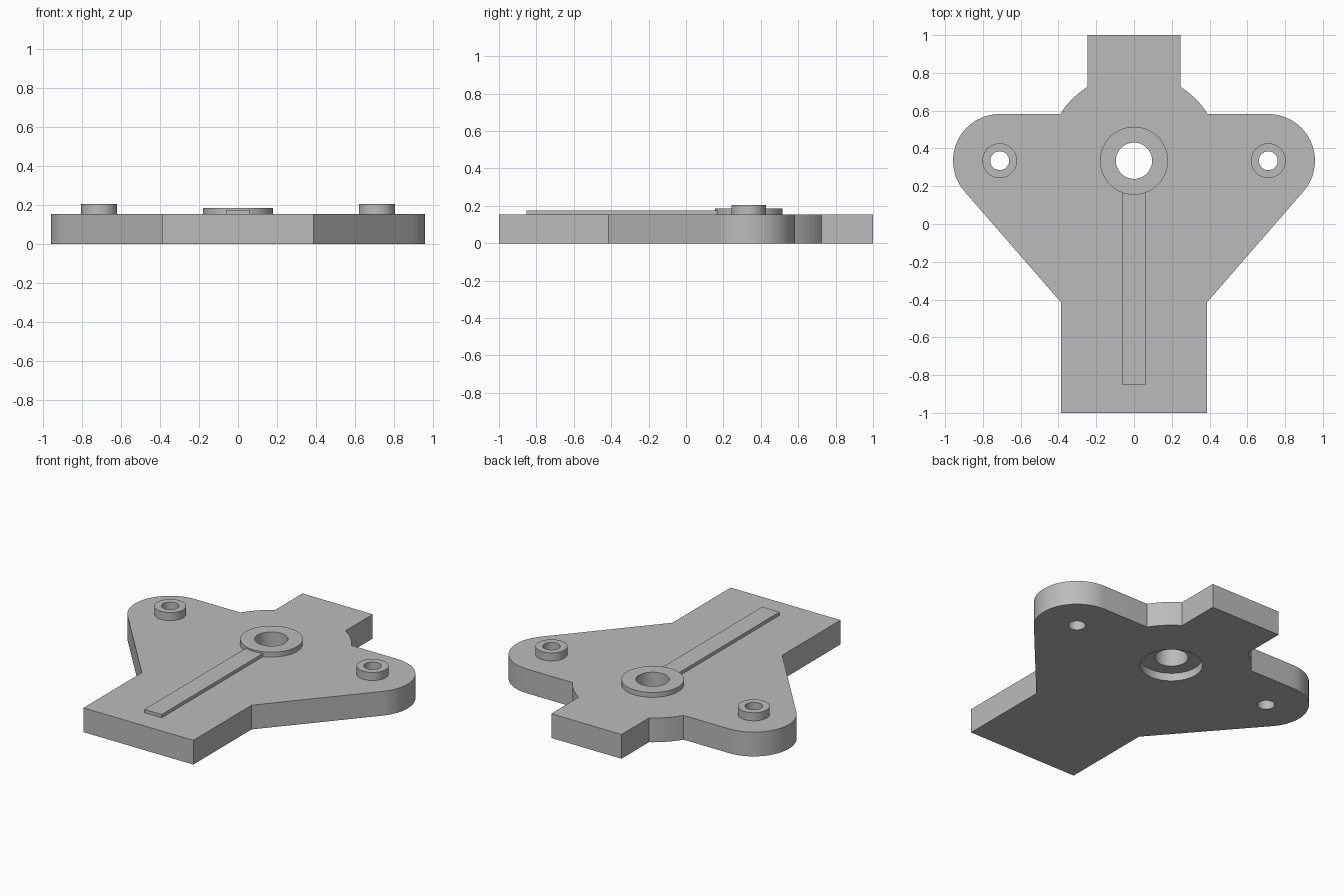
import bpy, bmesh
from math import pi, cos, sin, atan2, acos, hypot, radians

cube = bpy.data.objects.get("Cube")
if cube:
    bpy.data.objects.remove(cube)

# Key dimensions
PLATE_TOP = 0.154
HUB_Y = 0.335
LOBE_X, LOBE_R = 0.711, 0.247
TAIL_X, TAIL_Y = 0.386, -0.415
STEM_X, HUB_R = 0.247, 0.462
BORE_R, FLANGE_R = 0.096, 0.18
PIN_HOLE_R, PIN_R = 0.05, 0.092
SEGMENTS = 64

grey = bpy.data.materials.new("plain grey")
grey.use_nodes = True
colour = (0.5, 0.5, 0.5, 1)
grey.diffuse_color = colour
grey.node_tree.nodes["Principled BSDF"].inputs["Base Color"].default_value = colour


def make_object(name, bm):
    bmesh.ops.recalc_face_normals(bm, faces=bm.faces[:])
    mesh = bpy.data.meshes.new(name)
    bm.to_mesh(mesh)
    bm.free()
    mesh.materials.append(grey)
    obj = bpy.data.objects.new(name, mesh)
    bpy.context.collection.objects.link(obj)
    return obj


def smooth(obj):
    bpy.ops.object.select_all(action='DESELECT')
    obj.select_set(True)
    bpy.context.view_layer.objects.active = obj
    bpy.ops.object.shade_smooth_by_angle(angle=radians(30))


def prism(name, outline, z0, z1):
    """Extrude a flat outline from z0 up to z1."""
    bm = bmesh.new()
    face = bm.faces.new([bm.verts.new((x, y, z0)) for x, y in outline])
    top = bmesh.ops.extrude_face_region(bm, geom=[face])["geom"]
    verts = [v for v in top if isinstance(v, bmesh.types.BMVert)]
    bmesh.ops.translate(bm, verts=verts, vec=(0, 0, z1 - z0))
    return make_object(name, bm)


def arc(cx, cy, r, start, end, steps):
    return [(cx + r * cos(start + (end - start) * i / steps),
             cy + r * sin(start + (end - start) * i / steps))
            for i in range(steps + 1)]


def disc(name, x, r, z0, z1):
    return prism(name, arc(x, HUB_Y, r, 0, 2 * pi, SEGMENTS)[:-1], z0, z1)


def cut(target, cutter):
    mod = target.modifiers.new("cut", 'BOOLEAN')
    mod.operation = 'DIFFERENCE'
    mod.solver = 'EXACT'
    mod.object = cutter
    bpy.context.view_layer.objects.active = target
    bpy.ops.object.modifier_apply(modifier=mod.name)
    bpy.data.objects.remove(cutter)


def collar(name, x, r_in, r_out, z0, z1):
    """Flat ring with a through hole, swept from a rectangular section."""
    bm = bmesh.new()
    section = [(r_in, z0), (r_out, z0), (r_out, z1), (r_in, z1)]
    loops = []
    for i in range(SEGMENTS):
        a = 2 * pi * i / SEGMENTS
        loops.append([bm.verts.new((x + r * cos(a), HUB_Y + r * sin(a), z))
                      for r, z in section])
    for i in range(SEGMENTS):
        a, b = loops[i], loops[(i + 1) % SEGMENTS]
        for j in range(4):
            k = (j + 1) % 4
            bm.faces.new((a[j], b[j], b[k], a[k]))
    smooth(make_object(name, bm))


# Base plate: half outline up the left side, then mirrored
dx, dy = TAIL_X - LOBE_X, TAIL_Y - HUB_Y
tangent = atan2(dy, dx) + acos(LOBE_R / hypot(dx, dy))
half = [(TAIL_X, -1), (TAIL_X, TAIL_Y)]
half += arc(LOBE_X, HUB_Y, LOBE_R, tangent, pi / 2, 28)
half += arc(0, HUB_Y, HUB_R, atan2(LOBE_R, (HUB_R**2 - LOBE_R**2) ** 0.5),
            acos(STEM_X / HUB_R), 10)
half.append((STEM_X, 1))
outline = half + [(-x, y) for x, y in reversed(half)]
plate = prism("base_plate", outline, 0, PLATE_TOP)

# Through holes and the shallow recess on the underside
cut(plate, disc("bore_cutter", 0, BORE_R, -0.1, 0.3))
cut(plate, disc("recess_cutter", 0, FLANGE_R, -0.1, 0.05))
for side in (-1, 1):
    cut(plate, disc("pin_cutter", side * LOBE_X, PIN_HOLE_R, -0.1, 0.3))
smooth(plate)

# Raised collars around the holes
collar("centre_collar", 0, BORE_R, FLANGE_R, PLATE_TOP, 0.185)
for side, label in ((-1, "right"), (1, "left")):
    collar(label + "_collar", side * LOBE_X, PIN_HOLE_R, PIN_R, PLATE_TOP, 0.205)

# Long raised rib running from the centre collar toward the front
w = 0.061
prism("raised_rib", [(-w, -0.853), (w, -0.853), (w, 0.168), (-w, 0.168)],
      PLATE_TOP, 0.175)
